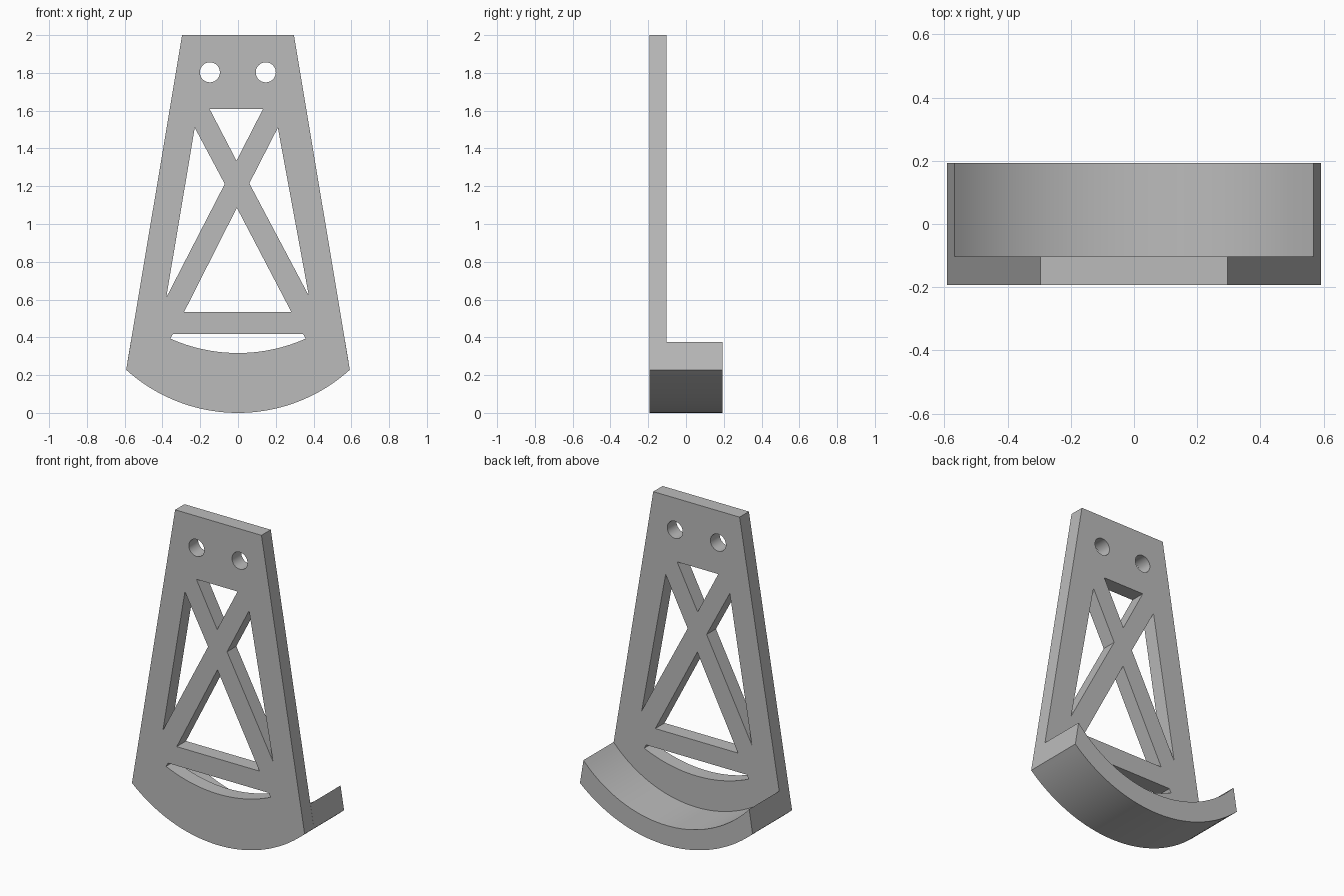
import bpy
from math import sin, cos, asin, pi, sqrt, radians

cube = bpy.data.objects.get("Cube")
if cube:
    bpy.data.objects.remove(cube, do_unlink=True)

grey = bpy.data.materials.new("plain_grey")
grey.use_nodes = True
COLOUR = (0.5, 0.5, 0.5, 1)
grey.diffuse_color = COLOUR
grey.node_tree.nodes["Principled BSDF"].inputs["Base Color"].default_value = COLOUR


def arc(half_width, z_end, z_low, steps=40):
    """Sagging arc from right (+x) to left, in the x-z plane."""
    sag = z_end - z_low
    r = (half_width ** 2 + sag ** 2) / (2 * sag)
    a = asin(half_width / r)
    angles = [a - 2 * a * i / steps for i in range(steps + 1)]
    return [(r * sin(t), z_low + r - r * cos(t)) for t in angles]


def circle(x, z, r, n=40):
    return [(x + r * cos(2 * pi * i / n), z + r * sin(2 * pi * i / n)) for i in range(n)]


def extruded(name, loops, y0, y1):
    """Fill the first loop, leave the others open, and give it depth from y0 to y1."""
    curve = bpy.data.curves.new(name, "CURVE")
    curve.dimensions = "2D"
    curve.fill_mode = "BOTH"
    curve.extrude = (y1 - y0) / 2
    for loop in loops:
        spline = curve.splines.new("POLY")
        spline.points.add(len(loop) - 1)
        for point, (x, z) in zip(spline.points, loop):
            point.co = (x, z, 0, 1)
        spline.use_cyclic_u = True
    obj = bpy.data.objects.new(name, curve)
    bpy.context.collection.objects.link(obj)
    obj.rotation_euler.x = pi / 2
    obj.location.y = (y0 + y1) / 2
    bpy.ops.object.select_all(action="DESELECT")
    obj.select_set(True)
    bpy.context.view_layer.objects.active = obj
    bpy.ops.object.convert(target="MESH")
    obj = bpy.context.view_layer.objects.active
    # Weld the caps to the walls
    bpy.ops.object.mode_set(mode="EDIT")
    bpy.ops.mesh.select_all(action="SELECT")
    bpy.ops.mesh.remove_doubles(threshold=0.0001)
    bpy.ops.mesh.normals_make_consistent(inside=False)
    bpy.ops.object.mode_set(mode="OBJECT")
    bpy.ops.object.transform_apply(location=True, rotation=True, scale=True)
    obj.data.materials.clear()
    obj.data.materials.append(grey)
    bpy.ops.object.shade_smooth_by_angle(angle=radians(25))
    return obj


FRONT, PLATE_BACK, BACK = -0.193, -0.102, 0.193
bottom = arc(0.592, 0.228, 0.0)

# Tapered upright plate with bolt holes, cross bracing and a curved slot
outline = [(-0.296, 2.0), (0.296, 2.0)] + bottom
openings = [
    circle(-0.149, 1.803, 0.053),
    circle(0.147, 1.803, 0.053),
    [(-0.15, 1.608), (0.132, 1.608), (-0.008, 1.335)],
    [(-0.229, 1.51), (-0.07, 1.212), (-0.38, 0.61)],
    [(0.211, 1.51), (0.375, 0.62), (0.06, 1.215)],
    [(-0.285, 0.535), (0.282, 0.535), (-0.006, 1.086)],
    [(-0.345, 0.417), (0.345, 0.417)] + arc(0.358, 0.393, 0.317),
]
extruded("upright_plate", [outline] + openings, FRONT, PLATE_BACK)

# Curved foot reaching backwards from the plate
inner = arc(0.568, 0.375, 0.123)
extruded("curved_foot", [bottom + inner[::-1]], PLATE_BACK, BACK)
